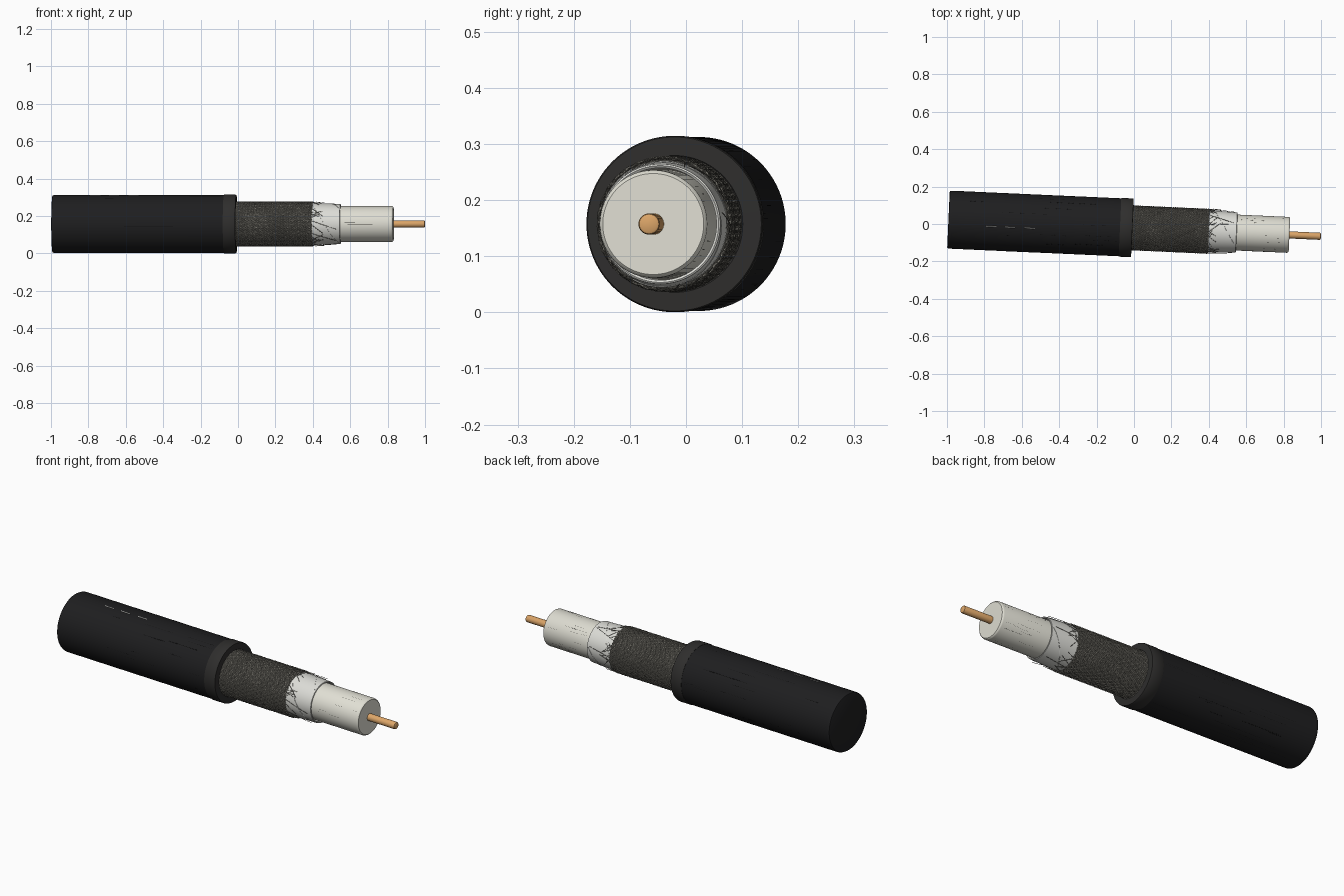
import bpy, math, random

if "Cube" in bpy.data.objects:
    bpy.data.objects.remove(bpy.data.objects["Cube"])

random.seed(4)
TILT = math.atan(-0.045)
CENTRE = (0, -0.021, 0.1575)


def mat(name, r, g, b):
    m = bpy.data.materials.new(name)
    m.diffuse_color = (r, g, b, 1)
    m.use_nodes = True
    m.node_tree.nodes["Principled BSDF"].inputs["Base Color"].default_value = m.diffuse_color
    return m


BLACK = mat("black_plastic", 0.013, 0.013, 0.014)
COLLAR = mat("cut_plastic", 0.028, 0.027, 0.026)
STREAK = mat("streak", 0.006, 0.006, 0.006)
WIRE = mat("braid_wire", 0.22, 0.21, 0.18)
DARK = mat("braid_shadow", 0.05, 0.048, 0.042)
FOIL = mat("foil", 0.72, 0.72, 0.68)
CORE = mat("insulator", 0.75, 0.74, 0.66)
COPPER = mat("copper", 0.72, 0.38, 0.14)
PRINT = mat("print", 0.5, 0.5, 0.48)


def place(name, data, material):
    """Put an object made along local x onto the slightly turned cable axis."""
    ob = bpy.data.objects.new(name, data)
    bpy.context.collection.objects.link(ob)
    data.materials.append(material)
    ob.location = CENTRE
    ob.rotation_euler[2] = TILT
    return ob


def lathe(name, profile, material, sides=96, closed=False):
    """Spin (x, radius) points round the axis; ends capped or joined in a ring."""
    n = len(profile)
    verts = [(x, r * math.cos(a), r * math.sin(a)) for x, r in profile
             for a in (2 * math.pi * k / sides for k in range(sides))]
    faces = []
    for i in range(n if closed else n - 1):
        p, q = i * sides, (i + 1) % n * sides
        for k in range(sides):
            j = (k + 1) % sides
            faces.append((p + k, p + j, q + j, q + k))
    if not closed:
        faces.append(tuple(reversed(range(sides))))
        faces.append(tuple(range((n - 1) * sides, n * sides)))
    me = bpy.data.meshes.new(name)
    me.from_pydata(verts, [], faces)
    me.flip_normals()
    me.update()
    ob = place(name, me, material)
    bpy.context.view_layer.objects.active = ob
    ob.select_set(True)
    bpy.ops.object.shade_smooth_by_angle(angle=math.radians(35))
    ob.select_set(False)
    return ob


def strands(name, paths, radius, material):
    """Thin round wires from lists of (x, radius, angle) points."""
    cu = bpy.data.curves.new(name, 'CURVE')
    cu.dimensions = '3D'
    cu.bevel_depth = radius
    cu.bevel_resolution = 0
    cu.use_fill_caps = True
    for path in paths:
        sp = cu.splines.new('POLY')
        sp.points.add(len(path) - 1)
        for pt, (x, r, a) in zip(sp.points, path):
            pt.co = (x, r * math.cos(a), r * math.sin(a), 1)
    return place(name, cu, material)


# outer jacket with a softened rear edge
lathe("outer_jacket", [(-0.993, 0.148), (-0.991, 0.152), (-0.985, 0.1545), (-0.975, 0.155),
                       (-0.07, 0.155)], BLACK)
# trimmed jacket lip
lathe("jacket_lip", [(-0.075, 0.156), (-0.073, 0.1572), (-0.014, 0.1572), (-0.009, 0.155),
                     (-0.008, 0.122), (-0.02, 0.112), (-0.075, 0.112)], COLLAR, closed=True)
# dark tube under the braid
lathe("braid_base", [(-0.06, 0.1155), (0.395, 0.1155)], DARK)
# foil sleeve
lathe("foil_sleeve", [(0.36, 0.113), (0.42, 0.112), (0.548, 0.107), (0.55, 0.104),
                      (0.547, 0.1), (0.36, 0.1)], FOIL, closed=True)
# insulator and conductor
lathe("insulator", [(0.3, 0.096), (0.822, 0.096), (0.828, 0.0945), (0.832, 0.09)], CORE)
lathe("centre_conductor", [(0.8, 0.019), (0.994, 0.019), (0.998, 0.0175), (1.0, 0.014)], COPPER, 32)

# woven braid: two opposing sets of helical wires
COUNT, STEPS = 60, 72
weave = []
for way in (1, -1):
    for k in range(COUNT):
        path = []
        for s in range(STEPS + 1):
            t = s / STEPS
            a = 2 * math.pi * k / COUNT + way * t * 2 * math.pi * 0.9
            path.append((-0.025 + 0.425 * t, 0.1175 + way * 0.0017 * math.sin(t * math.pi * 36 + k * math.pi), a))
        weave.append(path)
strands("braid_weave", weave, 0.0021, WIRE)

# loose wire ends over the foil
loose = []
for k in range(46):
    a = random.uniform(0, 2 * math.pi)
    length = random.choice((0.03, 0.05, 0.07, 0.14))
    turn = random.uniform(-0.5, 0.5)
    lift = random.uniform(-0.004, 0.006)
    loose.append([(0.39 + length * t, 0.118 + lift * t * t - 0.03 * length * t, a + turn * t)
                  for t in (i / 6 for i in range(7))])
strands("loose_wires", loose, 0.0012, WIRE)

# foil wrap seams and frayed edge
seams = [[(0.4 + 0.14 * t, 0.1136 - 0.006 * t, k * 2.1 + 2.2 * t) for t in (i / 16 for i in range(17))]
         for k in range(3)]
strands("foil_seams", seams, 0.0012, FOIL)


def streaks(name, count, x0, x1, r, longest, width, material):
    """Fine lengthwise marks scattered round a layer."""
    paths = []
    for _ in range(count):
        a = random.uniform(0, 2 * math.pi)
        s = random.uniform(x0, x1 - 0.06)
        paths.append([(s, r, a), (min(x1, s + random.uniform(0.04, longest)), r, a)])
    strands(name, paths, width, material)


streaks("jacket_streaks", 40, -0.95, -0.09, 0.1542, 0.3, 0.0012, STREAK)
streaks("insulator_streaks", 26, 0.56, 0.815, 0.0954, 0.15, 0.0008, DARK)

# printed dashes on top of the jacket
dash_angle = math.pi / 2 + 0.16
strands("printed_dashes", [[(x, 0.1535, dash_angle), (x + 0.055, 0.1535, dash_angle)]
                           for x in (-0.79, -0.69, -0.585)], 0.003, PRINT)
for ob in bpy.data.objects:
    if ob.name == "printed_dashes":
        for sp, in zip(ob.data.splines):
            for p in sp.points:
                p.co[1] = -0.026
                p.co[2] = 0.1522
